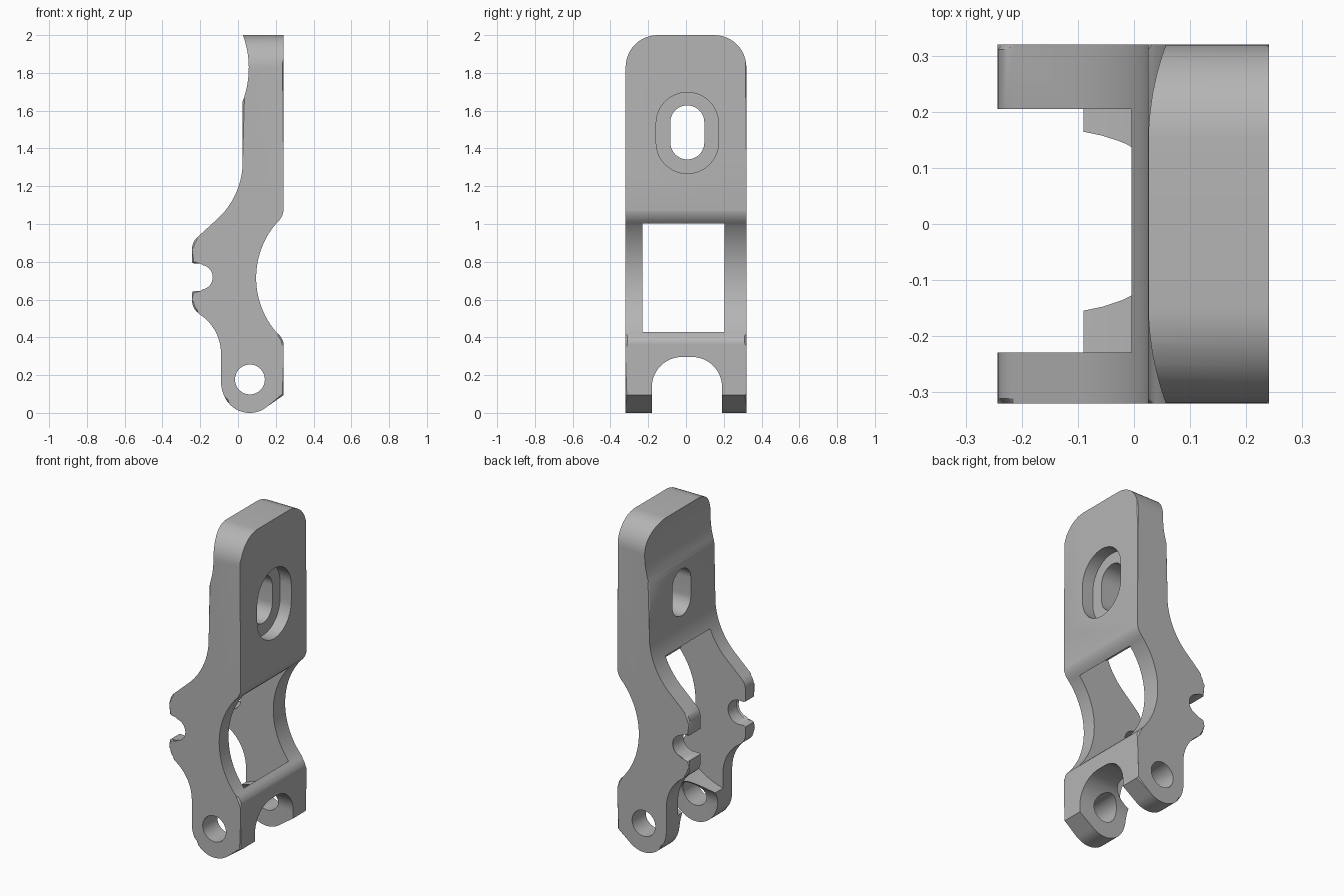
import bpy, bmesh, math
from mathutils import Vector

cube = bpy.data.objects.get("Cube")
if cube:
    bpy.data.objects.remove(cube, do_unlink=True)

grey = bpy.data.materials.new("satin_grey")
grey.use_nodes = True
grey.diffuse_color = (0.46, 0.46, 0.46, 1)
grey.node_tree.nodes["Principled BSDF"].inputs["Base Color"].default_value = (0.46, 0.46, 0.46, 1)


def arc(a, b, c, n=16):
    """Points on the circular arc from a through b to c."""
    a, b, c = (Vector(p) for p in (a, b, c))
    p, q = b - a, c - a
    d = 2 * (p.x * q.y - p.y * q.x)
    o = a + Vector((q.y * p.dot(p) - p.y * q.dot(q), p.x * q.dot(q) - q.x * p.dot(p))) / d
    ang = lambda v: math.atan2((v - o).y, (v - o).x)
    s, sweep, mid = ang(a), (ang(c) - ang(a)) % math.tau, (ang(b) - ang(a)) % math.tau
    if mid > sweep:
        sweep -= math.tau
    r = (a - o).length
    return [(o.x + r * math.cos(s + sweep * i / n), o.y + r * math.sin(s + sweep * i / n))
            for i in range(n + 1)]


def rounded_box(cu, cv, hu, hv, r, n=12):
    """Rounded rectangle outline; r equal to hu gives a slot."""
    pts = []
    for k, (su, sv) in enumerate(((1, 1), (-1, 1), (-1, -1), (1, -1))):
        for i in range(n + 1):
            t = (k + i / n) * math.pi / 2
            p = (cu + su * (hu - r) + r * math.cos(t), cv + sv * (hv - r) + r * math.sin(t))
            if not pts or math.dist(p, pts[-1]) > 1e-5:
                pts.append(p)
    return pts


def prism(name, pts, axis, lo, hi, bevel=0, segments=1):
    """Extrude an outline along x or y, with optional bevelled ends."""
    bm = bmesh.new()
    place = (lambda p, t: (t, p[0], p[1])) if axis == "x" else (lambda p, t: (p[0], t, p[1]))
    ends = [[bm.verts.new(place(p, t)) for p in pts] for t in (lo, hi)]
    caps = [bm.faces.new(e) for e in ends]
    for i in range(len(pts)):
        j = (i + 1) % len(pts)
        bm.faces.new((ends[0][i], ends[0][j], ends[1][j], ends[1][i]))
    if bevel:
        edges = list({e for f in caps for e in f.edges})
        bmesh.ops.bevel(bm, geom=edges, offset=bevel, segments=segments, profile=0.5, affect="EDGES")
    bmesh.ops.recalc_face_normals(bm, faces=bm.faces[:])
    mesh = bpy.data.meshes.new(name)
    bm.to_mesh(mesh)
    bm.free()
    mesh.materials.append(grey)
    ob = bpy.data.objects.new(name, mesh)
    bpy.context.collection.objects.link(ob)
    return ob


def boolean(target, tool, operation="DIFFERENCE"):
    tool.hide_render = True
    mod = target.modifiers.new("cut", "BOOLEAN")
    mod.operation, mod.object, mod.solver = operation, tool, "EXACT"
    bpy.ops.object.select_all(action="DESELECT")
    target.select_set(True)
    bpy.context.view_layer.objects.active = target
    bpy.ops.object.modifier_apply(modifier=mod.name)
    bpy.data.objects.remove(tool, do_unlink=True)


# Side profile: foot, shoulder with open pin groove, neck, thumb hollow, back relief
profile = (
    arc((0.15, 0.03), (0.055, 0), (-0.045, 0.047))
    + arc((-0.06, 0.065), (-0.083, 0.115), (-0.09, 0.18), 4)
    + arc((-0.09, 0.32), (-0.121, 0.434), (-0.2, 0.52))
    + arc((-0.21, 0.528), (-0.236, 0.56), (-0.243, 0.6), 5)
    + [(-0.243, 0.64), (-0.23, 0.646)]
    + arc((-0.2, 0.644), (-0.125, 0.718), (-0.2, 0.792))
    + [(-0.23, 0.79), (-0.243, 0.796)]
    + arc((-0.243, 0.865), (-0.237, 0.9), (-0.215, 0.93), 5)
    + arc((-0.1, 1.035), (-0.01, 1.165), (0.025, 1.34))
    + arc((0.025, 1.65), (0.057, 1.825), (0.022, 2.01))
    + [(0.243, 2.01)]
    + arc((0.243, 1.085), (0.234, 1.045), (0.205, 1.005), 5)
    + arc((0.2, 1.0), (0.096, 0.715), (0.2, 0.43), 24)
    + arc((0.21, 0.42), (0.235, 0.388), (0.243, 0.35), 5)
    + [(0.243, 0.095)]
)
body = prism("lever_body", profile, "y", -0.32, 0.32, 0.009)

# Rounded head outline and chamfered face
boolean(body, prism("head_outline", rounded_box(0, 0.8, 0.3195, 1.2, 0.17), "x", -0.8, 0.241, 0.009),
        "INTERSECT")

# Round clearance between the two side arms
centre_x, centre_z, radius = -0.22, 0.717, 0.51
clearance = [(centre_x + radius * math.cos(math.tau * i / 96),
              centre_z + radius * math.sin(math.tau * i / 96)) for i in range(96)]
boolean(body, prism("arm_clearance", clearance, "y", -0.229, 0.205, 0.02, 3))

# Arch between the feet
boolean(body, prism("foot_arch", rounded_box(0.005, -0.1, 0.186, 0.396, 0.16), "x", -0.6, 0.6))

# Pivot hole through both feet
boolean(body, prism("pivot_hole", rounded_box(0.063, 0.177, 0.079, 0.079, 0.079), "y", -0.6, 0.6))

# Recessed slot in the head
boolean(body, prism("slot_recess", rounded_box(0.007, 1.482, 0.165, 0.215, 0.165), "x", 0.165, 0.5, 0.014))
boolean(body, prism("through_slot", rounded_box(0.007, 1.485, 0.09, 0.143, 0.09), "x", -0.5, 0.5))

bpy.ops.object.select_all(action="DESELECT")
body.select_set(True)
bpy.context.view_layer.objects.active = body
bpy.ops.object.shade_smooth_by_angle(angle=math.radians(30))
